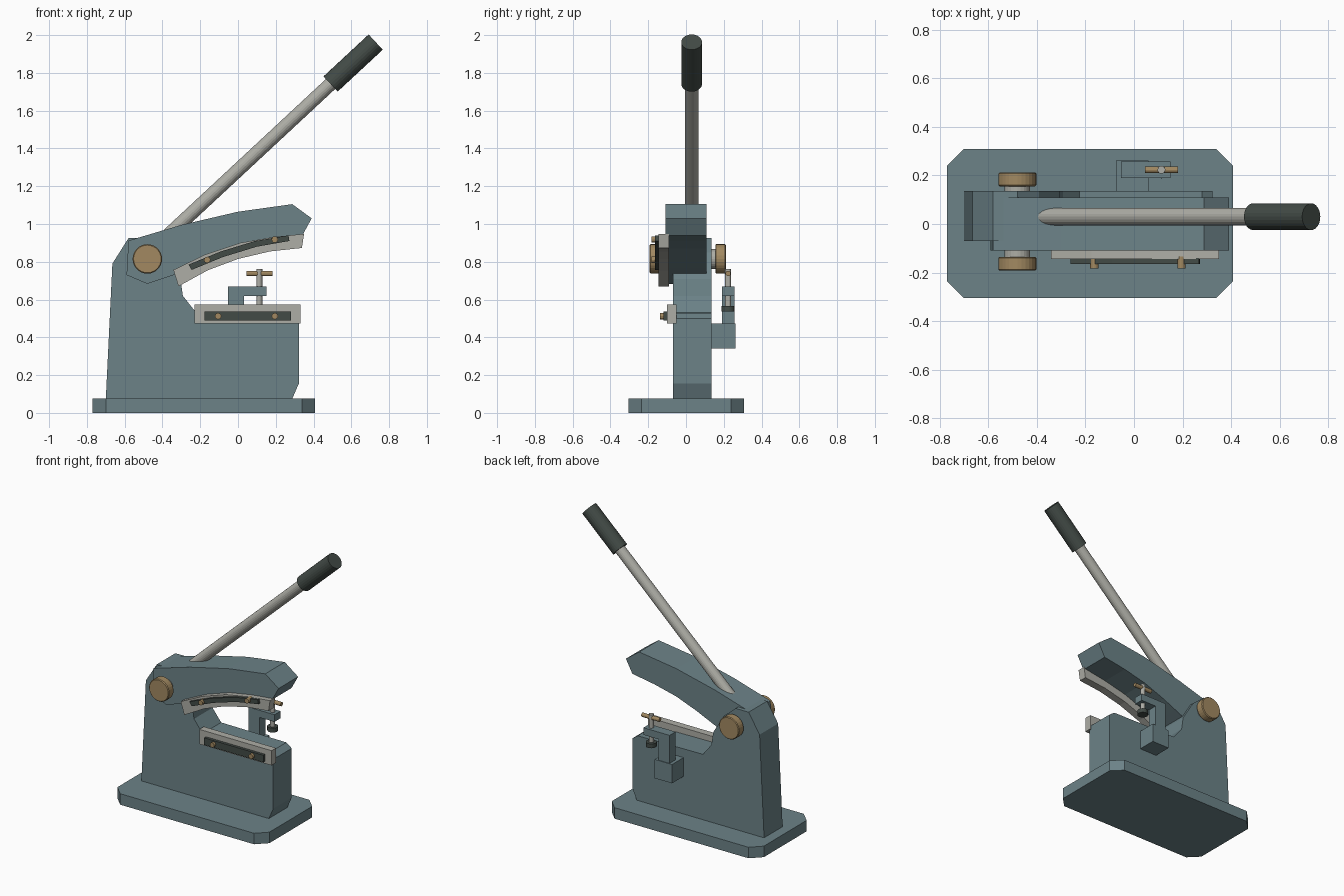
import bpy, bmesh
from mathutils import Vector

if "Cube" in bpy.data.objects:
    bpy.data.objects.remove(bpy.data.objects["Cube"])


def material(name, rgb):
    m = bpy.data.materials.new(name)
    m.diffuse_color = (*rgb, 1)
    m.use_nodes = True
    m.node_tree.nodes["Principled BSDF"].inputs["Base Color"].default_value = m.diffuse_color
    return m


PAINT = material("blue_grey_paint", (0.15, 0.225, 0.245))
STEEL = material("steel", (0.42, 0.42, 0.38))
DARK = material("dark_grip", (0.055, 0.07, 0.062))
BRASS = material("brass", (0.36, 0.25, 0.12))


def finish(name, bm, mat):
    bmesh.ops.recalc_face_normals(bm, faces=bm.faces)
    me = bpy.data.meshes.new(name)
    bm.to_mesh(me)
    bm.free()
    me.materials.append(mat)
    ob = bpy.data.objects.new(name, me)
    bpy.context.collection.objects.link(ob)
    return ob


def extrude(name, pts, lo, hi, mat, axis="y"):
    """Extrude an outline drawn in xz (axis y) or xy (axis z)."""
    bm = bmesh.new()
    place = (lambda a, b: (a, lo, b)) if axis == "y" else (lambda a, b: (a, b, lo))
    face = bm.faces.new([bm.verts.new(place(a, b)) for a, b in pts])
    geom = bmesh.ops.extrude_face_region(bm, geom=[face])["geom"]
    move = (0, hi - lo, 0) if axis == "y" else (0, 0, hi - lo)
    bmesh.ops.translate(bm, vec=move, verts=[v for v in geom if isinstance(v, bmesh.types.BMVert)])
    return finish(name, bm, mat)


def box(name, x0, x1, y0, y1, z0, z1, mat):
    return extrude(name, [(x0, z0), (x1, z0), (x1, z1), (x0, z1)], y0, y1, mat)


def rod(name, a, b, r, mat, n=20, bevel=0):
    a, b = Vector(a), Vector(b)
    bm = bmesh.new()
    bmesh.ops.create_cone(bm, cap_ends=True, segments=n, radius1=r, radius2=r, depth=(b - a).length)
    if bevel:
        rims = [e for e in bm.edges if abs(e.verts[0].co.z - e.verts[1].co.z) < 1e-5]
        bmesh.ops.bevel(bm, geom=rims, offset=bevel, segments=1, affect='EDGES')
    ob = finish(name, bm, mat)
    ob.location = (a + b) / 2
    ob.rotation_mode = 'QUATERNION'
    ob.rotation_quaternion = (b - a).to_track_quat('Z', 'Y')
    return ob


# Base plate with cut corners
c = 0.07
x0, x1, y0, y1 = -0.77, 0.408, -0.305, 0.308
extrude("base_plate", [(x0 + c, y0), (x1 - c, y0), (x1, y0 + c), (x1, y1 - c),
                       (x1 - c, y1), (x0 + c, y1), (x0, y1 - c), (x0, y0 + c)],
        0, 0.077, PAINT, "z")

# Upright frame
extrude("frame", [(-0.70, 0.07), (0.285, 0.07), (0.322, 0.155), (0.322, 0.50), (0.28, 0.53),
                  (-0.225, 0.535), (-0.292, 0.62), (-0.305, 0.71), (-0.39, 0.85),
                  (-0.48, 0.925), (-0.58, 0.925), (-0.665, 0.79)], -0.07, 0.135, PAINT)

# Swinging arm
extrude("swing_arm", [(-0.59, 0.73), (-0.48, 0.683), (-0.34, 0.73), (-0.26, 0.765), (-0.16, 0.81),
                      (0, 0.87), (0.17, 0.91), (0.34, 0.938), (0.39, 1.03), (0.287, 1.105),
                      (0, 1.065), (-0.30, 0.995), (-0.58, 0.912)], -0.108, 0.108, PAINT)

# Upper curved blade and its clamping strip
extrude("upper_blade", [(-0.315, 0.67), (-0.16, 0.755), (0, 0.815), (0.17, 0.855), (0.338, 0.873),
                        (0.35, 0.948), (0.18, 0.93), (0.01, 0.90), (-0.175, 0.838), (-0.342, 0.757)],
        -0.145, -0.09, STEEL)
extrude("upper_blade_strip", [(-0.245, 0.757), (-0.08, 0.825), (0.1, 0.88), (0.272, 0.91),
                              (0.267, 0.94), (0.09, 0.91), (-0.09, 0.855), (-0.262, 0.785)],
        -0.164, -0.14, DARK)

# Lower blade and strip
box("lower_blade", -0.23, 0.33, -0.10, -0.05, 0.472, 0.575, STEEL)
box("lower_blade_strip", -0.178, 0.28, -0.12, -0.095, 0.488, 0.537, DARK)

# Blade bolts
for i, (x, z, y) in enumerate([(-0.163, 0.81, -0.183), (0.195, 0.918, -0.183),
                               (-0.105, 0.512, -0.138), (0.195, 0.512, -0.138)]):
    rod(f"blade_bolt_{i + 1}", (x, y, z), (x, y + 0.05, z), 0.017, BRASS, 12)

# Pivot pin with a cap on each side
px, pz = -0.48, 0.815
rod("pivot_pin", (px, -0.17, pz), (px, 0.19, pz), 0.053, STEEL, 24)
for name, a, b in (("front", -0.192, -0.135), ("back", 0.155, 0.212)):
    rod(f"pivot_cap_{name}", (px, a, pz), (px, b, pz), 0.078, BRASS, 28, 0.005)

# Lever and grip
rod("lever", (-0.37, 0.03, 0.941), (0.55, 0.03, 1.797), 0.036, STEEL, 20)
rod("lever_grip", (0.49, 0.03, 1.741), (0.729, 0.03, 1.963), 0.055, DARK, 24)

# Rear hold-down: block, bracket and screw
box("clamp_block", -0.075, 0.06, 0.13, 0.262, 0.34, 0.472, PAINT)
extrude("clamp_bracket", [(-0.053, 0.46), (0.032, 0.46), (0.032, 0.618), (0.15, 0.618),
                          (0.15, 0.668), (-0.053, 0.668)], 0.19, 0.257, PAINT)
sx, sy = 0.113, 0.223
rod("clamp_screw", (sx, sy, 0.55), (sx, sy, 0.762), 0.016, STEEL, 14)
rod("clamp_foot", (sx, sy, 0.537), (sx, sy, 0.567), 0.035, DARK, 18)
rod("clamp_tee_bar", (0.045, sy, 0.738), (0.182, sy, 0.738), 0.014, BRASS, 12)
